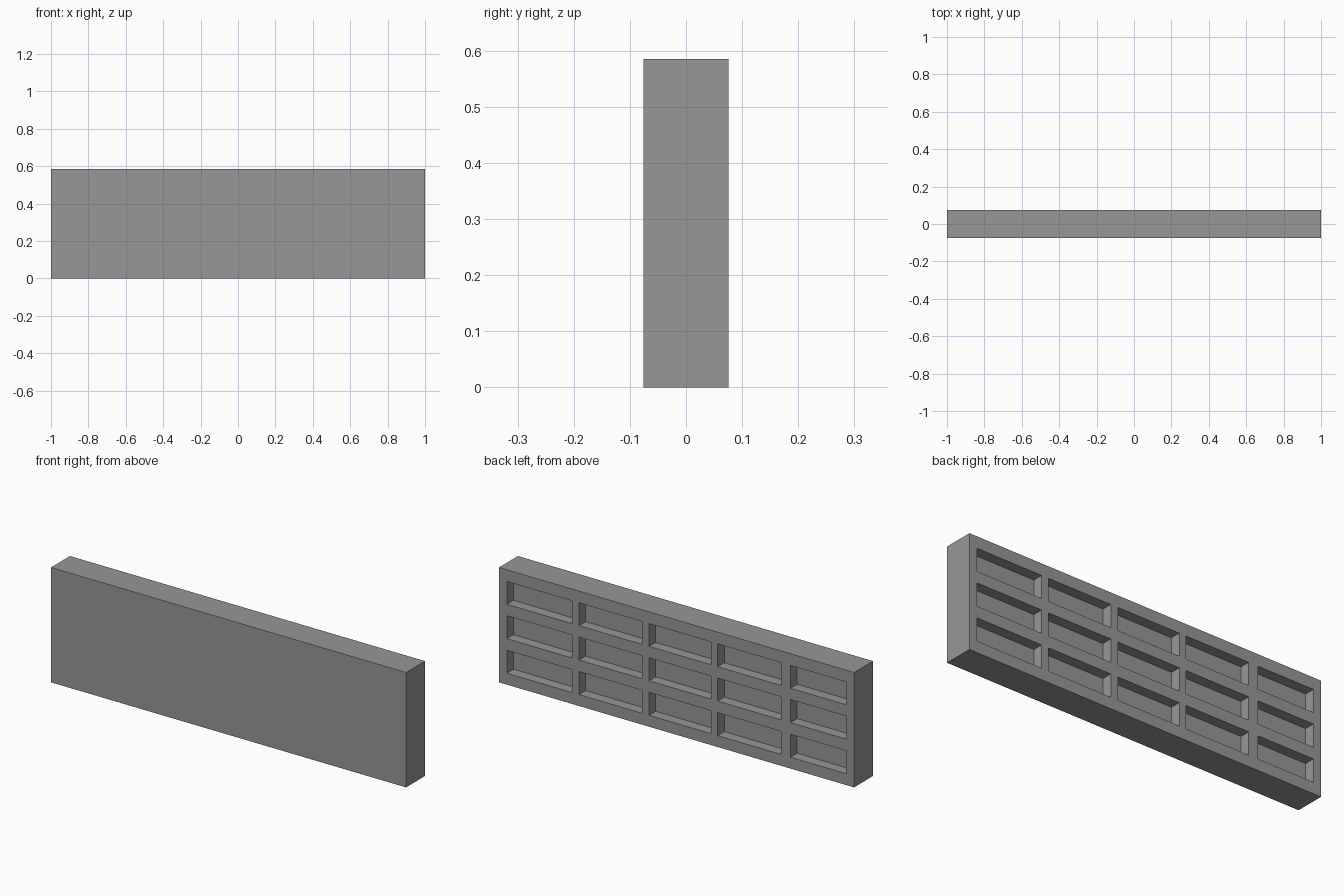
import bpy
import bmesh
from mathutils import Vector

cube = bpy.data.objects.get("Cube")
if cube:
    bpy.data.objects.remove(cube, do_unlink=True)

WIDTH, THICK, HEIGHT = 2.0, 0.152, 0.585
DEPTH = 0.053

# Pocket extents across the back, as columns in x and rows in z
COLUMNS = [(-0.957, -0.642), (-0.589, -0.232), (-0.194, 0.155),
           (0.196, 0.549), (0.589, 0.956)]
ROWS = [(0.058, 0.175), (0.234, 0.351), (0.409, 0.525)]

# Plain grey material
grey = bpy.data.materials.new("grey")
grey.use_nodes = True
colour = (0.309, 0.309, 0.309, 1.0)
grey.diffuse_color = colour
grey.node_tree.nodes["Principled BSDF"].inputs["Base Color"].default_value = colour

# Solid slab standing on the ground
bm = bmesh.new()
bmesh.ops.create_cube(bm, size=1.0)
bmesh.ops.scale(bm, vec=(WIDTH, THICK, HEIGHT), verts=bm.verts)
bmesh.ops.translate(bm, vec=(0, 0, HEIGHT / 2), verts=bm.verts)


def cut(point, normal):
    bmesh.ops.bisect_plane(bm, geom=bm.verts[:] + bm.edges[:] + bm.faces[:],
                           plane_co=point, plane_no=normal)


# Cut the outline of every pocket
for span in COLUMNS:
    for x in span:
        cut((x, 0, 0), (1, 0, 0))
for span in ROWS:
    for z in span:
        cut((0, 0, z), (0, 0, 1))


def inside(value, spans):
    return any(low < value < high for low, high in spans)


# Push the pocket faces into the back
bm.normal_update()
pockets = []
for face in bm.faces:
    centre = face.calc_center_median()
    if face.normal.y > 0.9 and inside(centre.x, COLUMNS) and inside(centre.z, ROWS):
        pockets.append(face)
floors = bmesh.ops.extrude_face_region(bm, geom=pockets)["geom"]
bmesh.ops.translate(bm, vec=Vector((0, -DEPTH, 0)),
                    verts=[v for v in floors if isinstance(v, bmesh.types.BMVert)])
bmesh.ops.delete(bm, geom=[f for f in pockets if f.is_valid], context="FACES_ONLY")
bmesh.ops.recalc_face_normals(bm, faces=bm.faces)

# Finished panel
mesh = bpy.data.meshes.new("pocketed_panel")
bm.to_mesh(mesh)
bm.free()
mesh.materials.append(grey)
panel = bpy.data.objects.new("pocketed_panel", mesh)
bpy.context.collection.objects.link(panel)
